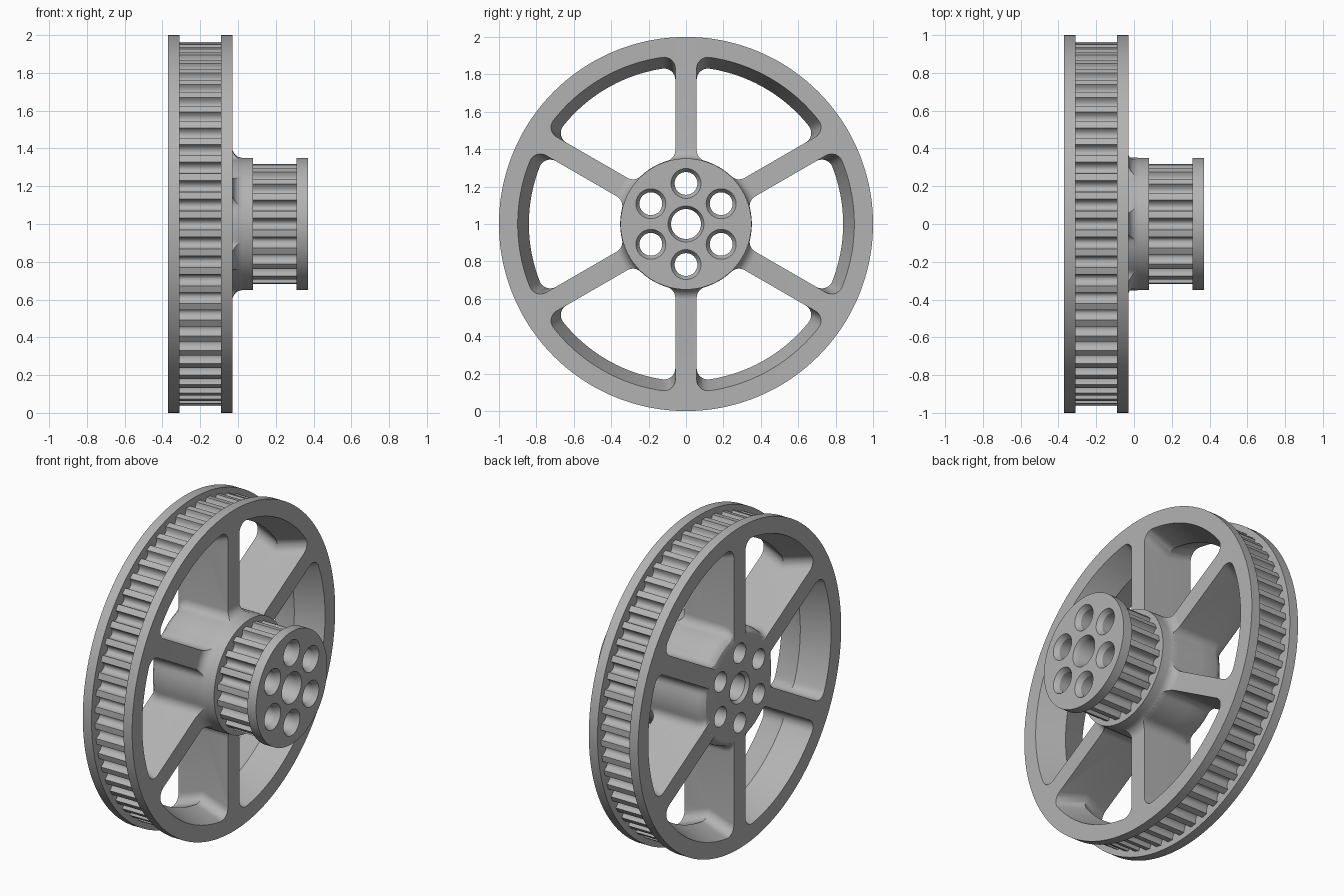
import bpy, bmesh
from math import sin, cos, pi, sqrt, atan2, radians

cube = bpy.data.objects.get("Cube")
if cube:
    bpy.data.objects.remove(cube)

grey = bpy.data.materials.new("mid grey")
grey.use_nodes = True
colour = (0.45, 0.45, 0.45, 1)
grey.diffuse_color = colour
grey.node_tree.nodes["Principled BSDF"].inputs["Base Color"].default_value = colour


def loft(name, stacks):
    """Skin each stack of equal-length rings into a closed solid."""
    bm = bmesh.new()
    for rings in stacks:
        loops = [[bm.verts.new(p) for p in ring] for ring in rings]
        n = len(loops[0])
        for a, b in zip(loops, loops[1:]):
            for i in range(n):
                j = (i + 1) % n
                bm.faces.new((a[i], a[j], b[j], b[i]))
        bm.faces.new(loops[0])
        bm.faces.new(loops[-1])
    bmesh.ops.recalc_face_normals(bm, faces=bm.faces)
    mesh = bpy.data.meshes.new(name)
    bm.to_mesh(mesh)
    bm.free()
    mesh.materials.append(grey)
    ob = bpy.data.objects.new(name, mesh)
    bpy.context.collection.objects.link(ob)
    return ob


def at(x, r, angle):
    """Point on the wheel, with the angle measured from straight up."""
    return (x, r * sin(angle), 1 + r * cos(angle))


# Phases across one tooth pitch: a flat land and a round groove
GROOVE = 0.31
PHASES = [GROOVE * sin(radians(a)) for a in range(-90, 91, 20)] + [0.42, 0.58]


def gear_ring(x, r, teeth, depth=0):
    ring = []
    for t in range(teeth):
        for p in PHASES:
            d = depth * sqrt(max(0, 1 - (p / GROOVE) ** 2))
            ring.append(at(x, r - d, (t + p) * 2 * pi / teeth))
    return ring


def pocket_ring(x, outer, inner, centre, half=0.057, f=0.06, steps=8):
    """Rounded opening between two neighbouring spokes."""
    side = []
    # Corner at the hub, then corner at the rim, beside one spoke
    for radius, rim in ((inner + f, False), (outer - f, True)):
        cx, cy = sqrt(radius ** 2 - (half + f) ** 2), half + f
        ang = atan2(cy, cx)
        start, end = (-pi / 2, ang) if rim else (ang - pi, -pi / 2)
        for i in range(steps + 1):
            a = start + (end - start) * i / steps
            side.append((cx + f * cos(a), cy + f * sin(a)))
    polar = [(sqrt(u * u + v * v), atan2(v, u) - pi / 6) for u, v in side]
    far = [(r, -a) for r, a in reversed(polar)]

    def arc(p, q, count):
        return [(p[0], p[1] + (q[1] - p[1]) * i / count) for i in range(1, count)]

    outline = polar + arc(polar[-1], far[0], 24) + far + arc(far[-1], polar[0], 8)
    return [at(x, r, centre + a) for r, a in outline]


def cut(ob, cutter):
    mod = ob.modifiers.new("cut", "BOOLEAN")
    mod.operation = "DIFFERENCE"
    mod.solver = "EXACT"
    mod.object = cutter
    cutter.hide_render = True
    bpy.context.view_layer.objects.active = ob
    bpy.ops.object.modifier_apply(modifier=mod.name)


# Large wheel: toothed band between two flanges, blended into the hub
BIG = 60
big = [(-0.37, 1, 0), (-0.31, 1, 0), (-0.31, 0.965, 0.042),
       (-0.09, 0.965, 0.042), (-0.09, 1, 0), (-0.03, 1, 0)]
big += [(0.025 - 0.055 * cos(radians(a)), 0.405 - 0.055 * sin(radians(a)), 0)
        for a in range(0, 91, 15)]
big += [(0.08, 0.35, 0)]
wheel = loft("large_pulley_wheel", [[gear_ring(x, r, BIG, d) for x, r, d in big]])

# Small pulley with its end flange
SMALL = 20
small = [(0.08, 0.32, 0.042), (0.31, 0.32, 0.042), (0.31, 0.35, 0), (0.37, 0.35, 0)]
pulley = loft("small_pulley", [[gear_ring(x, r, SMALL, d) for x, r, d in small]])
# Fine round flange hides the coarser spacing of the tooth rings
# Pocket cutters: ridged rim wall and a hub rounded towards the back
section = [(-0.40, 0.90, 0.29), (-0.37, 0.90, 0.29)]
section += [(-0.37 + 0.06 * (1 - cos(radians(a))), 0.90 - 0.021 * (1 - cos(radians(a))),
             0.292 + 0.06 * sin(radians(a))) for a in (30, 60, 90)]
section += [(-0.20, 0.84, 0.352), (-0.03, 0.90, 0.352), (0.05, 0.90, 0.352)]
pockets = loft("pocket_cutter", [[pocket_ring(x, o, i, (k + 0.5) * pi / 3)
                                  for x, o, i in section] for k in range(6)])
cut(wheel, pockets)


# Centre bore and six bolt holes, chamfered at the front
def hole(radius, mouth, offset, angle, back):
    _, y, z = at(0, offset, angle)
    rings = [(-0.40, back), (-0.37, back), (-0.35, radius), (0.34, radius),
             (0.37, mouth), (0.40, mouth)]
    return [[(x, y + r * sin(i * pi / 24), z + r * cos(i * pi / 24))
             for i in range(48)] for x, r in rings]


holes = [hole(0.08, 0.096, 0, 0, 0.096)]
holes += [hole(0.061, 0.08, 0.217, k * pi / 3, 0.061) for k in range(6)]
drill = loft("hole_cutter", holes)
for ob in (wheel, pulley):
    cut(ob, drill)

for cutter in (pockets, drill):
    bpy.data.objects.remove(cutter)

# Smooth curved walls, crisp edges
for ob in (wheel, pulley):
    bpy.ops.object.select_all(action="DESELECT")
    ob.select_set(True)
    bpy.context.view_layer.objects.active = ob
    bpy.ops.object.shade_smooth_by_angle(angle=radians(30))
